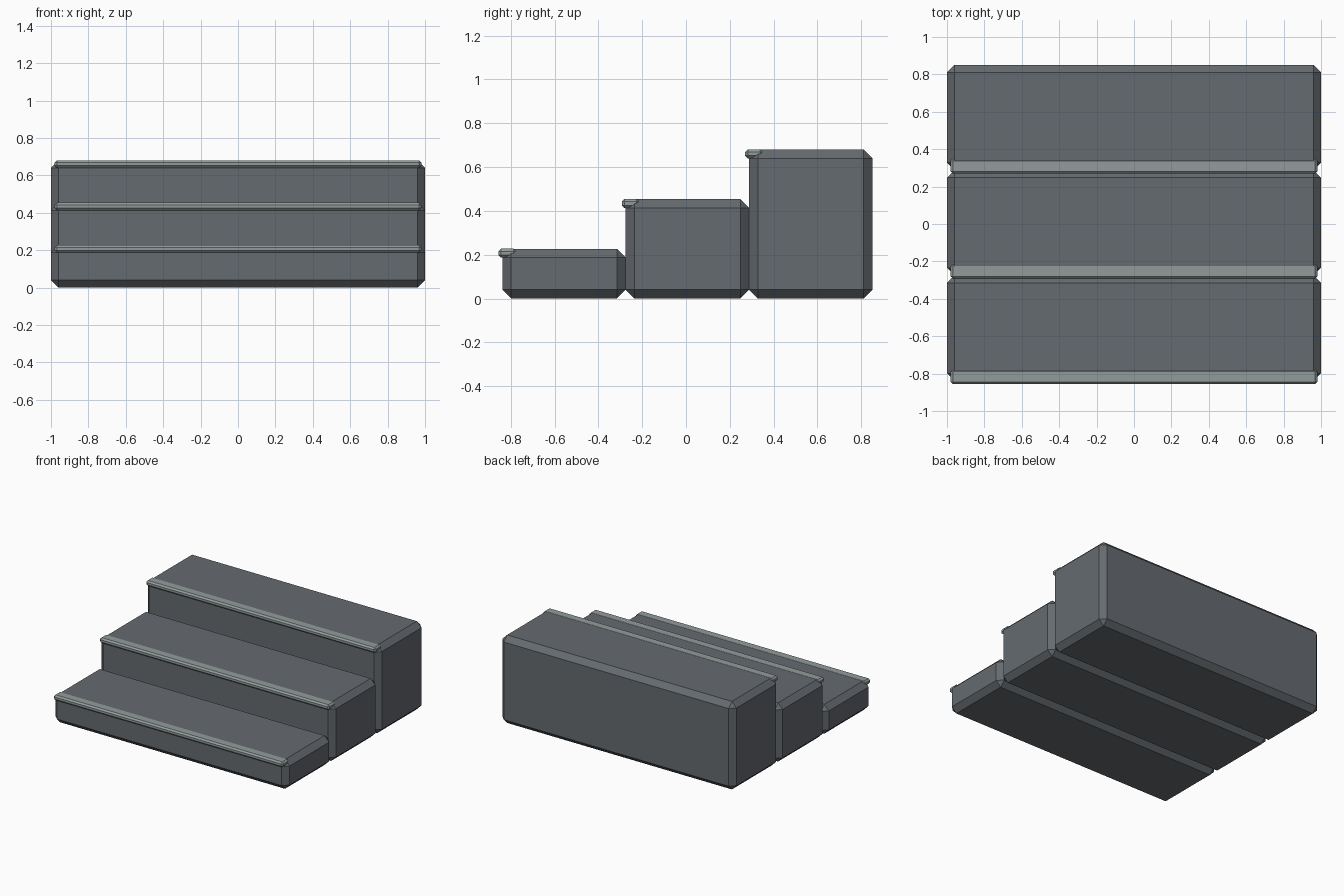
import bpy

cube = bpy.data.objects.get("Cube")
if cube:
    bpy.data.objects.remove(cube, do_unlink=True)


def material(name, colour):
    m = bpy.data.materials.new(name)
    m.use_nodes = True
    m.diffuse_color = (*colour, 1)
    bsdf = m.node_tree.nodes["Principled BSDF"]
    bsdf.inputs["Base Color"].default_value = (*colour, 1)
    bsdf.inputs["Roughness"].default_value = 0.9
    return m


slate = material("slate_grey", (0.13, 0.145, 0.16))
pale = material("pale_grey", (0.29, 0.33, 0.33))


def chamfered_box(name, half_x, y, z, chamfer, mat):
    """Box spanning +-half_x and the given y and z ranges."""
    bpy.ops.mesh.primitive_cube_add(
        size=1, location=(0, sum(y) / 2, sum(z) / 2))
    ob = bpy.context.object
    ob.name = name
    ob.scale = (2 * half_x, y[1] - y[0], z[1] - z[0])
    bpy.ops.object.transform_apply(location=False, rotation=False, scale=True)
    bevel = ob.modifiers.new("chamfer", 'BEVEL')
    bevel.width = chamfer
    bevel.segments = 1
    ob.data.materials.append(mat)
    return ob


# Three solid steps, each with a lighter nosing strip on its front edge
depth, rise, front = 0.563, 0.2265, -0.838
for i, label in enumerate(("lower", "middle", "upper")):
    y0 = front + i * depth
    top = (i + 1) * rise
    chamfered_box(label + "_step", 1.0, (y0, y0 + depth), (0, top), 0.04, slate)
    chamfered_box(label + "_nosing", 0.98, (y0 - 0.018, y0 + 0.062),
                  (top - 0.04, top + 0.001), 0.012, pale)
